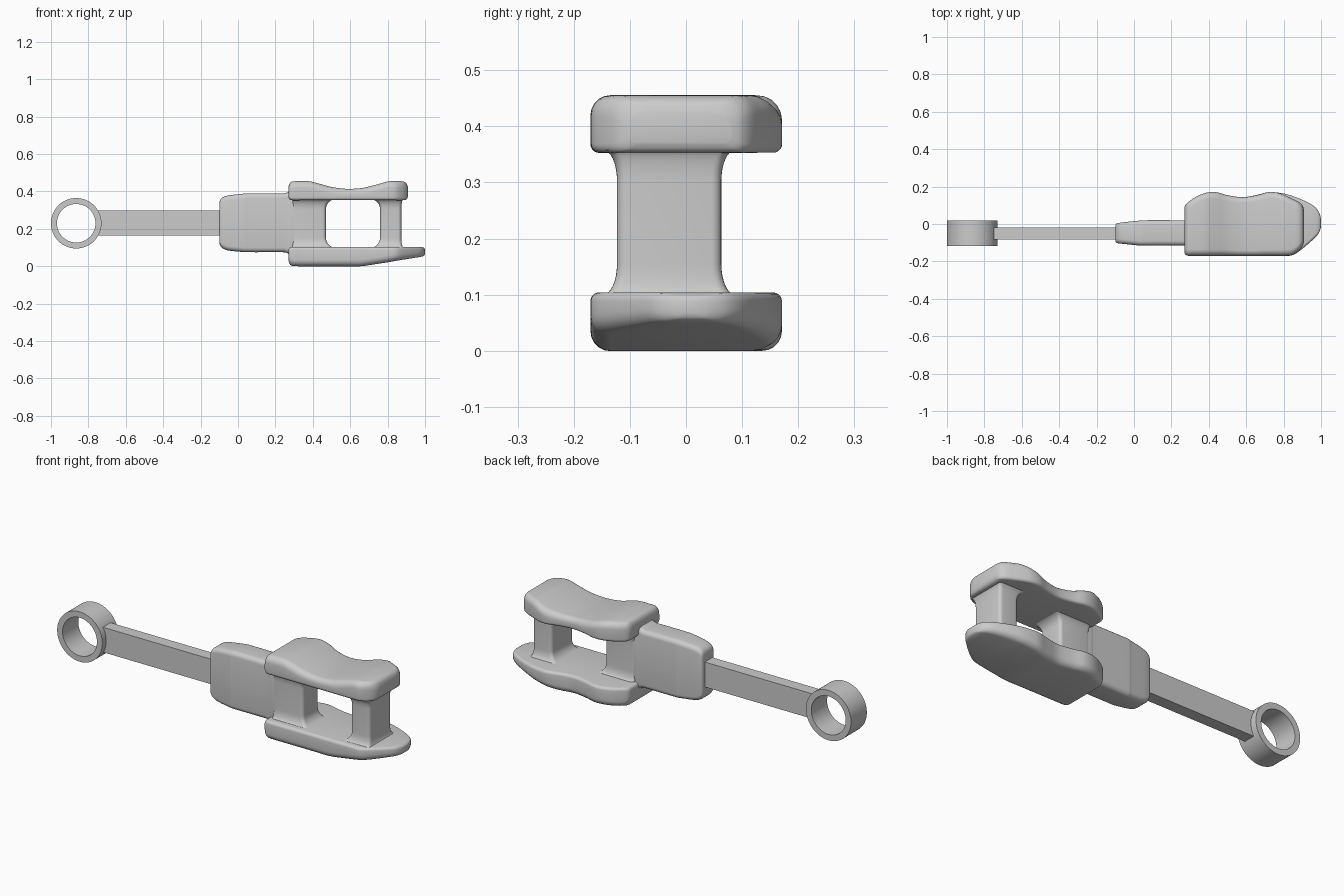
import bpy, bmesh
from math import sin, cos, pi, sqrt


def finish(name, bm, angle=35):
    bmesh.ops.recalc_face_normals(bm, faces=bm.faces)
    me = bpy.data.meshes.new(name)
    bm.to_mesh(me)
    bm.free()
    ob = bpy.data.objects.new(name, me)
    bpy.context.collection.objects.link(ob)
    bpy.ops.object.select_all(action='DESELECT')
    ob.select_set(True)
    bpy.context.view_layer.objects.active = ob
    bpy.ops.object.shade_smooth_by_angle(angle=angle * pi / 180)
    return ob


def section(a0, a1, b0, b1, r_low, r_high, seg=5):
    """Rounded rectangle; r_low rounds the b0 corners, r_high the b1 corners."""
    lim = 0.48 * min(a1 - a0, b1 - b0)
    rl, rh = min(r_low, lim), min(r_high, lim)
    pts = []
    for k, (a, b, r, sa, sb) in enumerate([(a1, b1, rh, -1, -1), (a0, b1, rh, 1, -1),
                                           (a0, b0, rl, 1, 1), (a1, b0, rl, -1, 1)]):
        for i in range(seg + 1):
            t = (k + i / seg) * pi / 2
            pts.append((a + sa * r + r * cos(t), b + sb * r + r * sin(t)))
    return pts


def smooth(st, sub=4):
    """Catmull-Rom refinement of a station table."""
    out = []
    for i in range(len(st) - 1):
        p = [st[max(0, min(len(st) - 1, i + k))] for k in (-1, 0, 1, 2)]
        for j in range(sub):
            t = j / sub
            out.append([0.5 * (2 * b + (c - a) * t + (2 * a - 5 * b + 4 * c - d) * t * t
                               + (3 * b - a - 3 * c + d) * t ** 3) for a, b, c, d in zip(*p)])
    return out + [st[-1]]


def loft(name, stations, r_low, r_high, axis='x'):
    bm = bmesh.new()
    rings = []
    for s, *box in stations:
        rings.append([bm.verts.new((s, a, b) if axis == 'x' else (a, b, s))
                      for a, b in section(*box, r_low, r_high)])
    n = len(rings[0])
    for p, q in zip(rings, rings[1:]):
        for i in range(n):
            bm.faces.new((p[i], p[(i + 1) % n], q[(i + 1) % n], q[i]))
    bm.faces.new(rings[0])
    bm.faces.new(rings[-1])
    return finish(name, bm)


def column(name, x0, x1, y0, y1, left, right, side):
    """Upright column flaring into both plates with quarter-round fillets."""
    lo, hi, h = 0.1, 0.358, 0.055
    ds = [h * (1 - cos(i / 8 * pi / 2)) for i in range(9)]
    st = []
    for z, d in [(lo + d, d) for d in ds] + [(hi - d, d) for d in reversed(ds)]:
        f = 1 - sqrt(max(0, 1 - (1 - d / h) ** 2))
        st.append((z, x0 - left * f, x1 + right * f, y0 - side * f, y1 + side * f))
    return loft(name, st, 0.018, 0.018, 'z')


# ring at the end of the handle
bm = bmesh.new()
N = 64
loops = []
for i in range(N):
    t = 2 * pi * i / N
    loops.append([bm.verts.new((-0.865 + r * cos(t), y, 0.23 + r * sin(t)))
                  for r, y in [(0.135, -0.117), (0.135, 0.018), (0.103, 0.018), (0.103, -0.117)]])
for i in range(N):
    p, q = loops[i], loops[(i + 1) % N]
    for k in range(4):
        bm.faces.new((p[k], p[(k + 1) % 4], q[(k + 1) % 4], q[k]))
finish("end_ring", bm)

# flat handle bar
bm = bmesh.new()
bmesh.ops.create_cube(bm, size=1)
for v in bm.verts:
    v.co = (-0.41 + v.co.x * 0.69, -0.051 + v.co.y * 0.065, 0.232 + v.co.z * 0.135)
finish("handle_bar", bm)

# body block, tapered at the handle end, fillet where it meets the plates
loft("body_block", smooth([
    (-0.10, -0.090, -0.008, 0.130, 0.335), (-0.095, -0.100, 0.002, 0.110, 0.355),
    (-0.08, -0.104, 0.006, 0.095, 0.369), (-0.05, -0.107, 0.010, 0.084, 0.379),
    (0.03, -0.115, 0.018, 0.076, 0.388), (0.06, -0.115, 0.020, 0.075, 0.390),
    (0.23, -0.115, 0.020, 0.075, 0.390), (0.25, -0.115, 0.020, 0.074, 0.391),
    (0.268, -0.115, 0.020, 0.068, 0.397), (0.285, -0.115, 0.020, 0.050, 0.410),
    (0.38, -0.115, 0.020, 0.050, 0.410)]), 0.025, 0.025)

# columns either side of the window
column("inner_column", 0.29, 0.47, -0.117, 0.022, 0.0, 0.05, 0.025)
column("front_post", 0.76, 0.873, -0.123, 0.063, 0.05, 0.012, 0.025)

# upper plate with dished top and wavy back edge
loft("upper_plate", smooth([
    (0.270, -0.155, 0.090, 0.368, 0.425), (0.275, -0.164, 0.102, 0.358, 0.441),
    (0.290, -0.170, 0.117, 0.353, 0.453), (0.330, -0.170, 0.145, 0.353, 0.455),
    (0.385, -0.170, 0.167, 0.353, 0.454), (0.440, -0.170, 0.170, 0.353, 0.440),
    (0.500, -0.170, 0.154, 0.353, 0.424), (0.580, -0.170, 0.143, 0.353, 0.414),
    (0.660, -0.170, 0.155, 0.353, 0.418), (0.715, -0.170, 0.170, 0.353, 0.430),
    (0.760, -0.170, 0.169, 0.353, 0.442), (0.805, -0.170, 0.154, 0.353, 0.454),
    (0.845, -0.166, 0.136, 0.353, 0.455), (0.880, -0.143, 0.118, 0.353, 0.454),
    (0.900, -0.120, 0.100, 0.357, 0.444), (0.908, -0.100, 0.080, 0.370, 0.425)]),
    0.016, 0.035)

# lower plate with pointed tip and sloping underside
loft("lower_plate", smooth([
    (0.270, -0.155, 0.090, 0.032, 0.090), (0.275, -0.164, 0.102, 0.014, 0.099),
    (0.290, -0.170, 0.117, 0.002, 0.104), (0.330, -0.170, 0.145, 0.000, 0.104),
    (0.385, -0.170, 0.167, 0.000, 0.104), (0.440, -0.170, 0.170, 0.000, 0.104),
    (0.500, -0.170, 0.154, 0.000, 0.104), (0.580, -0.170, 0.143, 0.000, 0.104),
    (0.655, -0.170, 0.155, 0.000, 0.104), (0.715, -0.170, 0.170, 0.008, 0.104),
    (0.760, -0.170, 0.169, 0.015, 0.104), (0.805, -0.170, 0.162, 0.022, 0.104),
    (0.850, -0.166, 0.149, 0.030, 0.104), (0.900, -0.133, 0.129, 0.038, 0.104),
    (0.950, -0.090, 0.104, 0.046, 0.104), (0.980, -0.060, 0.078, 0.051, 0.103),
    (0.995, -0.032, 0.048, 0.057, 0.098), (1.000, -0.012, 0.022, 0.066, 0.090)]),
    0.035, 0.016)
